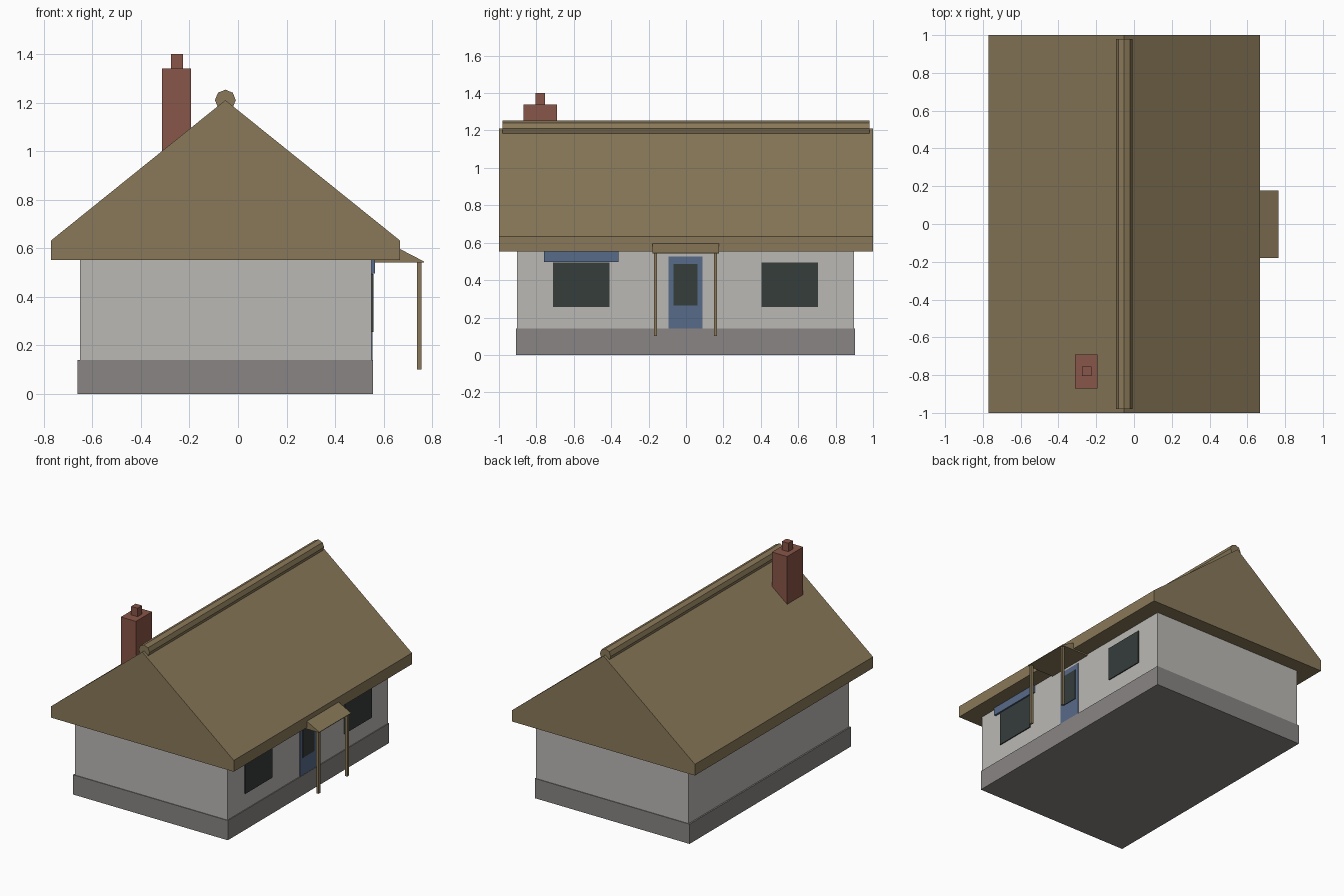
import bpy, bmesh, math

cube = bpy.data.objects.get("Cube")
if cube:
    bpy.data.objects.remove(cube, do_unlink=True)


def material(name, r, g, b):
    m = bpy.data.materials.new(name)
    m.use_nodes = True
    m.diffuse_color = (r, g, b, 1)
    m.node_tree.nodes["Principled BSDF"].inputs["Base Color"].default_value = (r, g, b, 1)
    return m


thatch = material("thatch_brown", .25, .19, .10)
plaster = material("plaster_white", .50, .485, .46)
stone = material("stone_grey", .25, .235, .23)
brick = material("brick_red", .25, .092, .065)
paint = material("paint_blue", .097, .147, .25)
glass = material("dark_glass", .036, .047, .044)


def prism(name, mat, profile, y0, y1):
    """Extrude an x-z outline along y."""
    bm = bmesh.new()
    face = bm.faces.new([bm.verts.new((x, y0, z)) for x, z in profile])
    new = bmesh.ops.extrude_face_region(bm, geom=[face])["geom"]
    verts = [v for v in new if isinstance(v, bmesh.types.BMVert)]
    bmesh.ops.translate(bm, vec=(0, y1 - y0, 0), verts=verts)
    bmesh.ops.recalc_face_normals(bm, faces=bm.faces)
    mesh = bpy.data.meshes.new(name)
    bm.to_mesh(mesh)
    bm.free()
    mesh.materials.append(mat)
    ob = bpy.data.objects.new(name, mesh)
    bpy.context.collection.objects.link(ob)
    return ob


def box(name, mat, x0, x1, y0, y1, z0, z1):
    return prism(name, mat, [(x0, z0), (x1, z0), (x1, z1), (x0, z1)], y0, y1)


# House body
box("plinth", stone, -.66, .556, -.908, .903, 0, .14)
box("walls", plaster, -.65, .55, -.903, .898, .14, .56)

# Thatched roof with deep eaves and an octagonal ridge roll
ridge_x, ridge_z, roll = -.052, 1.21, .043
prism("roof", thatch, [(-.77, .552), (.667, .552), (.667, .632),
                       (ridge_x, ridge_z), (-.77, .632)], -1, 1)
octagon = [(ridge_x + roll * math.sin(i * math.pi / 4),
            ridge_z + roll * math.cos(i * math.pi / 4)) for i in range(8)]
prism("ridge_roll", thatch, octagon, -.98, .98)

# Chimney
box("chimney", brick, -.312, -.193, -.87, -.69, .95, 1.34)
box("chimney_pot", brick, -.276, -.226, -.805, -.755, 1.33, 1.40)

# Door and windows on the long left wall
wall_x = .549
box("door", paint, wall_x, .554, -.093, .087, .14, .525)
box("door_glass", glass, wall_x, .558, -.067, .061, .265, .485)
for name, y in (("front_window", -.56), ("back_window", .555)):
    box(name, glass, wall_x, .557, y - .152, y + .152, .255, .495)
box("window_lintel", paint, wall_x, .565, -.76, -.362, .497, .553)

# Porch roof and posts
prism("porch_roof", thatch, [(.55, .542), (.765, .542), (.765, .546),
                             (.667, .597), (.55, .597)], -.18, .177)
for name, y in (("front_post", -.163), ("back_post", .158)):
    box(name, thatch, .737, .755, y - .009, y + .009, .102, .545)
